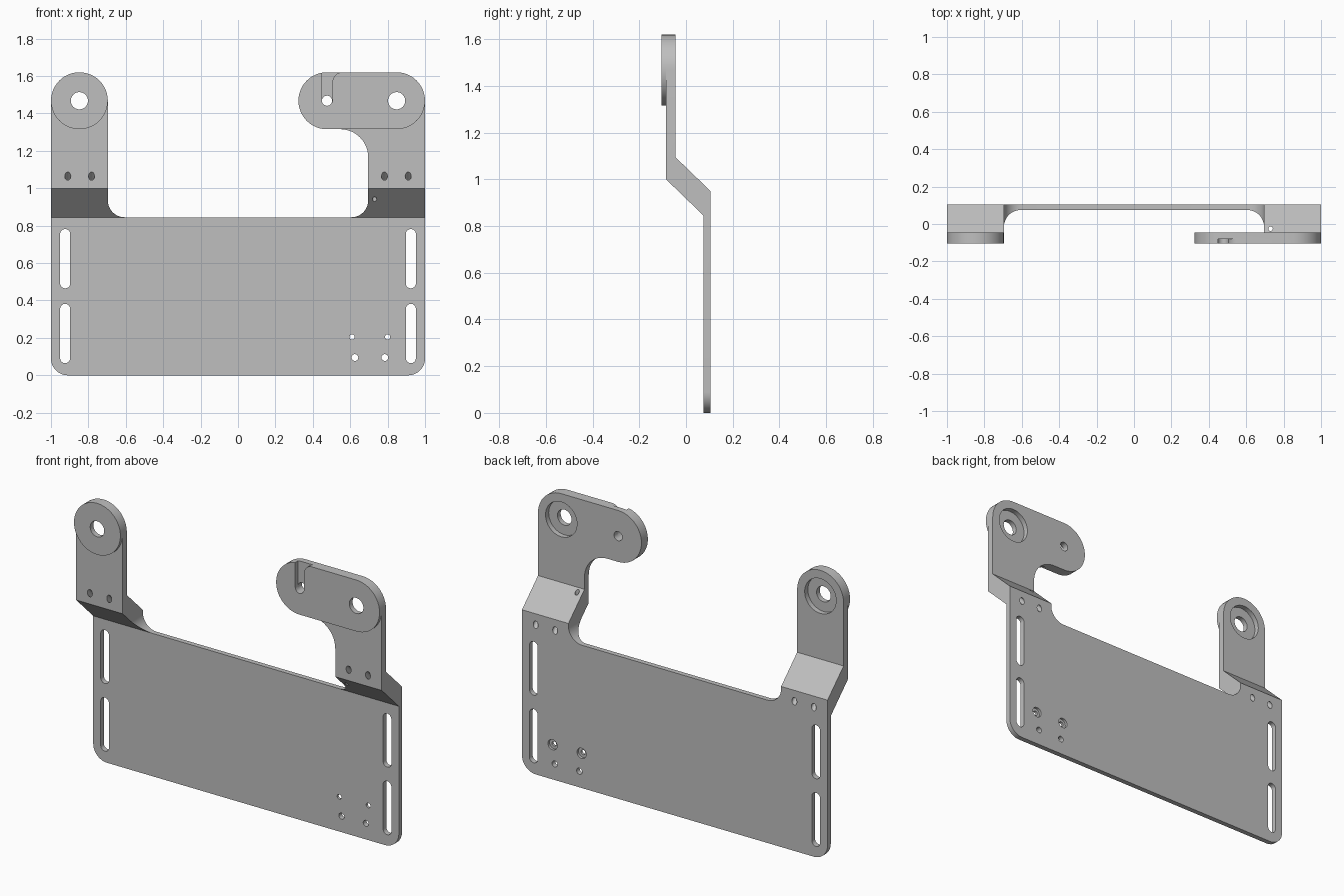
import bpy, bmesh
from math import sin, tan, pi, atan2
from mathutils import Vector

if "Cube" in bpy.data.objects:
    bpy.data.objects.remove(bpy.data.objects["Cube"], do_unlink=True)

grey = bpy.data.materials.new("plain grey")
grey.use_nodes = True
grey.diffuse_color = (0.52, 0.52, 0.52, 1)
grey.node_tree.nodes["Principled BSDF"].inputs["Base Color"].default_value = grey.diffuse_color


def rounded(corners, steps=12):
    """Outline from (x, z, radius) corners, each corner rounded by its radius."""
    out = []
    for i, (x, z, r) in enumerate(corners):
        p = Vector((x, z))
        if r == 0:
            out.append(p)
            continue
        u = (Vector(corners[i - 1][:2]) - p).normalized()
        v = (Vector(corners[(i + 1) % len(corners)][:2]) - p).normalized()
        h = u.angle(v) / 2
        c = p + (u + v).normalized() * (r / sin(h))
        s, e = p + u * (r / tan(h)) - c, p + v * (r / tan(h)) - c
        w = pi - 2 * h
        for k in range(steps + 1):
            f = k / steps
            out.append(c + (s * sin((1 - f) * w) + e * sin(f * w)) / sin(w))
    return [p for i, p in enumerate(out) if (p - out[i - 1]).length > 1e-4]


def box(x0, x1, z0, z1, r):
    return rounded([(x0, z0, r), (x1, z0, r), (x1, z1, r), (x0, z1, r)])


def circle(x, z, r):
    return box(x - r, x + r, z - r, z + r, r)


def prism(name, outline, a, b, along_x=False):
    """Extrude an outline along y, or along x when it is a side profile."""
    bm = bmesh.new()
    place = lambda p, d: (d, p[0], p[1]) if along_x else (p[0], d, p[1])
    ends = [[bm.verts.new(place(p, d)) for p in outline] for d in (a, b)]
    for ring in ends:
        bm.faces.new(ring)
    n = len(outline)
    for i in range(n):
        j = (i + 1) % n
        bm.faces.new((ends[0][i], ends[0][j], ends[1][j], ends[1][i]))
    bmesh.ops.recalc_face_normals(bm, faces=bm.faces)
    mesh = bpy.data.meshes.new(name)
    bm.to_mesh(mesh)
    bm.free()
    mesh.materials.append(grey)
    ob = bpy.data.objects.new(name, mesh)
    bpy.context.collection.objects.link(ob)
    return ob


def select(ob):
    bpy.ops.object.select_all(action="DESELECT")
    ob.select_set(True)
    bpy.context.view_layer.objects.active = ob


def combine(ob, tool, operation="DIFFERENCE"):
    select(ob)
    mod = ob.modifiers.new("cut", "BOOLEAN")
    mod.operation, mod.solver, mod.object = operation, "EXACT", tool
    bpy.ops.object.modifier_apply(modifier=mod.name)


def cut(targets, tool):
    for ob in targets:
        combine(ob, tool)
    bpy.data.objects.remove(tool, do_unlink=True)


# Main dimensions
R, TOP, LOW = 0.152, 1.62, 1.316
FRONT, MID, BACK = -0.105, -0.085, 0.105
HUB_Z = TOP - R

# Bracket: stepped side profile trimmed by the front outline
side = [(0.075, -0.1), (BACK, -0.1), (BACK, 0.95), (-0.045, 1.095),
        (-0.045, 1.8), (MID, 1.8), (MID, 1.0), (0.075, 0.845)]
bracket = prism("bracket", side, -1.2, 1.2, along_x=True)
front = rounded([(-1, 0, 0.09), (1, 0, 0.09), (1, TOP, R), (0.323, TOP, R),
                 (0.323, LOW, R), (0.696, LOW, 0.15), (0.696, 0.845, 0.09),
                 (-0.696, 0.845, 0.09), (-0.696, TOP, R), (-1, TOP, R)])
trim = prism("trim", front, -0.4, 0.4)
combine(bracket, trim, "INTERSECT")
bpy.data.objects.remove(trim, do_unlink=True)

# Raised pads on the front of both arms
right_pad = prism("right_pad", box(-1, -0.696, LOW, TOP, R), FRONT, MID)
left_pad = prism("left_pad", box(0.323, 1, LOW, TOP, R), FRONT, MID)

# Pivot holes with a wide recess at the back
for sign, pad in ((-1, right_pad), (1, left_pad)):
    x = sign * (1 - R)
    cut([bracket, pad], prism("pivot_hole", circle(x, HUB_Z, 0.046), -0.4, 0.4))
    cut([bracket], prism("pivot_recess", circle(x, HUB_Z, 0.103), -0.075, 0.4))

    # Long slots near the side edges
    for z0, z1 in ((0.065, 0.382), (0.465, 0.782)):
        a, b = sorted((sign * 0.897, sign * 0.951))
        cut([bracket], prism("slot", box(a, b, z0, z1, 0.027), -0.4, 0.4))

    # Slanted bolt holes running through the step
    for d in (0.783, 0.91):
        tool = prism("bolt_hole", circle(0, 0, 0.016), -0.3, 0.3)
        tool.location = (sign * d, 0.01, 0.975)
        tool.rotation_euler.x = atan2(-0.18, 0.19)
        cut([bracket], tool)

# Cable channel and its hole on the hooked arm
channel = rounded([(0.448, 1.443, 0.028), (0.505, 1.443, 0.028), (0.505, 1.621, 0.055),
                   (0.57, 1.621, 0), (0.57, 1.7, 0), (0.448, 1.7, 0)])
cut([bracket, left_pad], prism("channel", channel, -0.2, -0.081))
cut([bracket, left_pad], prism("cable_hole", circle(0.476, HUB_Z, 0.027), -0.4, 0.4))

# Small vertical hole in the step
tool = prism("step_hole", circle(0, 0, 0.012), -0.3, 0.3)
tool.location = (0.73, -0.025, 1.0)
tool.rotation_euler.x = pi / 2
cut([bracket], tool)

# Four screw holes in the plate, the upper pair recessed at the back
for x, z, r in ((0.61, 0.205, 0.014), (0.8, 0.205, 0.014),
                (0.625, 0.095, 0.018), (0.785, 0.095, 0.018)):
    cut([bracket], prism("screw_hole", circle(x, z, r), -0.4, 0.4))
    if z > 0.15:
        cut([bracket], prism("screw_recess", circle(x, z, 0.03), 0.09, 0.4))

# Smooth curved walls, crisp edges
for ob in (bracket, right_pad, left_pad):
    select(ob)
    bpy.ops.object.shade_smooth_by_angle(angle=pi / 6)
